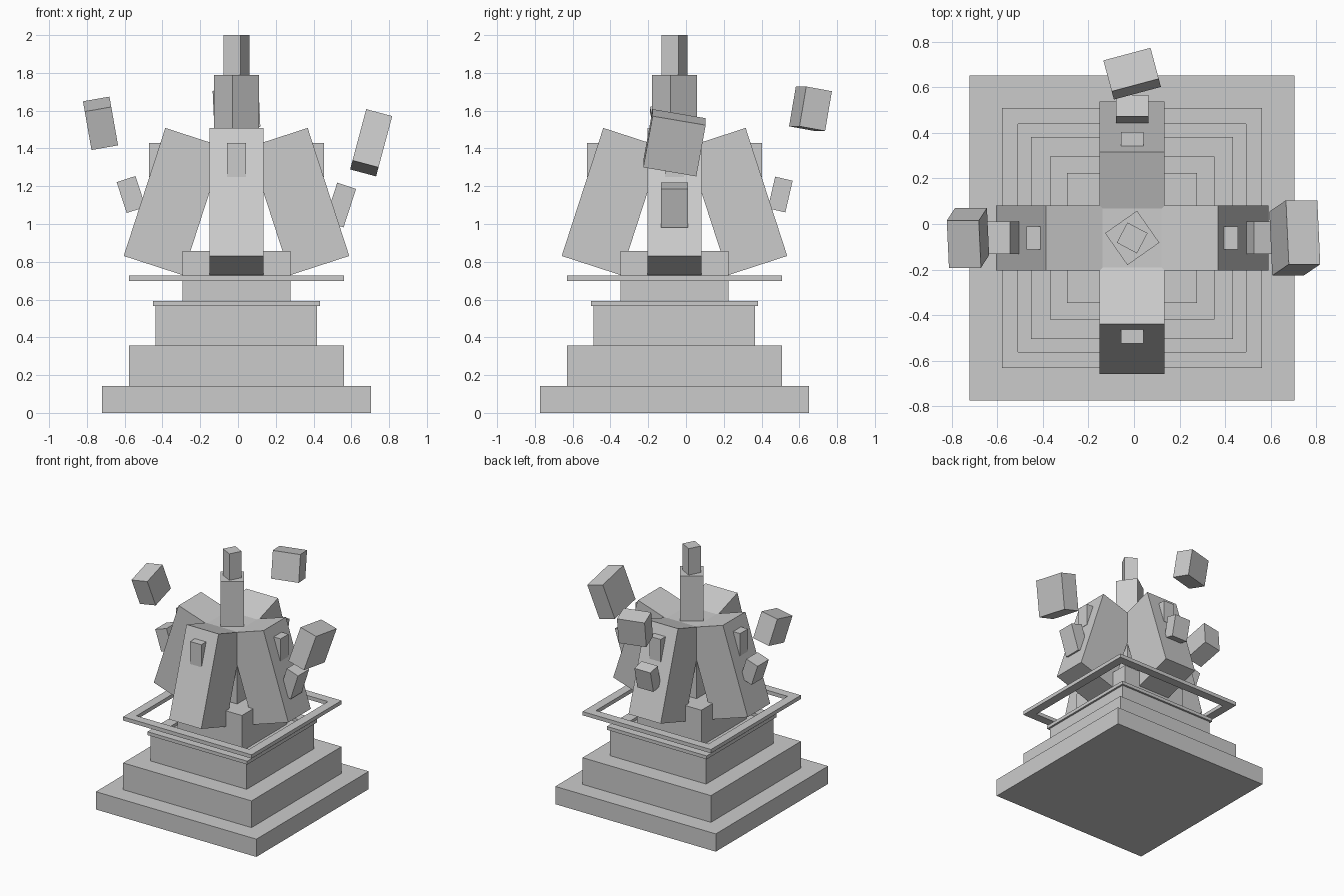
import bpy
import bmesh
import math
from mathutils import Matrix, Vector, Euler

if "Cube" in bpy.data.objects:
    bpy.data.objects.remove(bpy.data.objects["Cube"])

CX, CY = -0.008, -0.061   # axis of the monument
U = 0.1425                # building module

stone = bpy.data.materials.new("grey_stone")
stone.diffuse_color = (0.6, 0.6, 0.6, 1)
stone.use_nodes = True
stone.node_tree.nodes["Principled BSDF"].inputs["Base Color"].default_value = stone.diffuse_color


def finish(name, bm):
    bmesh.ops.recalc_face_normals(bm, faces=bm.faces)
    mesh = bpy.data.meshes.new(name)
    bm.to_mesh(mesh)
    bm.free()
    mesh.materials.append(stone)
    obj = bpy.data.objects.new(name, mesh)
    bpy.context.collection.objects.link(obj)
    return obj


def box(name, size, centre, rot=(0, 0, 0), turn=0):
    """Box tilted by rot (degrees) about its centre, then turned around the axis."""
    tilt = Euler([math.radians(a) for a in rot]).to_matrix().to_4x4()
    m = (Matrix.Translation((CX, CY, 0)) @ Matrix.Rotation(math.radians(turn), 4, 'Z')
         @ Matrix.Translation(centre) @ tilt @ Matrix.Diagonal(Vector((*size, 1))))
    bm = bmesh.new()
    bmesh.ops.create_cube(bm, size=1, matrix=m)
    return finish(name, bm)


def slab(name, half, z0, z1, spin=0):
    return box(name, (2 * half, 2 * half, z1 - z0), (0, 0, (z0 + z1) / 2), (0, 0, spin))


def square_ring(name, outer, inner, z0, z1):
    bm = bmesh.new()
    loops = []
    for half, z in ((outer, z0), (outer, z1), (inner, z1), (inner, z0)):
        loops.append([bm.verts.new((CX + sx * half, CY + sy * half, z))
                      for sx, sy in ((-1, -1), (1, -1), (1, 1), (-1, 1))])
    for i in range(4):
        a, b = loops[i], loops[(i + 1) % 4]
        for j in range(4):
            k = (j + 1) % 4
            bm.faces.new((a[j], a[k], b[k], b[j]))
    return finish(name, bm)


# Stepped base
slab("base_step", 5 * U, 0, 0.1425)
slab("middle_step", 4 * U, 0.1425, 0.357)
slab("upper_step", 3 * U, 0.357, 0.57)
slab("plinth", 2 * U, 0.57, 0.857)

# Thin trim and floating square frame
square_ring("step_trim", 0.443, 0.358, 0.566, 0.593)
square_ring("floating_frame", 4 * U, 0.50, 0.697, 0.727)

# Central core and twisted spire
slab("core", U, 0.857, 1.428)
slab("lower_spire", 0.0855, 1.428, 1.788, 35)
slab("upper_spire", 0.05, 1.788, 2.0, 62)

# Four leaning buttresses, each with a small upright block
for i, side in enumerate(("right", "back", "left", "front")):
    box(side + "_buttress", (0.328, 2 * U, 5 * U), (0.331, 0, 1.119), (0, -18, 0), 90 * i)
    box(side + "_buttress_block", (0.11, 0.1, 0.18), (0.409, 0, 1.34), turn=90 * i)

# Small tilted fragments near the buttresses
box("right_fragment", (0.105, U, 0.215), (0.55, 0, 1.10), (0, 18, 0))
box("left_fragment", (0.105, U, 0.172), (-0.558, 0, 1.156), (0, -18, 0))
box("back_fragment", (U, 0.095, 0.172), (0, 0.56, 1.156), (-13, 0, 0))

# Large floating blocks
box("right_floating_block", (U, 2 * U, 2 * U), (0.713, 0, 1.43), (-10, 15, 0))
box("left_floating_block", (U, 1.5 * U, 1.5 * U), (-0.72, 0, 1.533), (15, -10, 0))
box("back_floating_block", (1.5 * U, U, 1.5 * U), (0, 0.72, 1.61), (-10, 0, 15))
